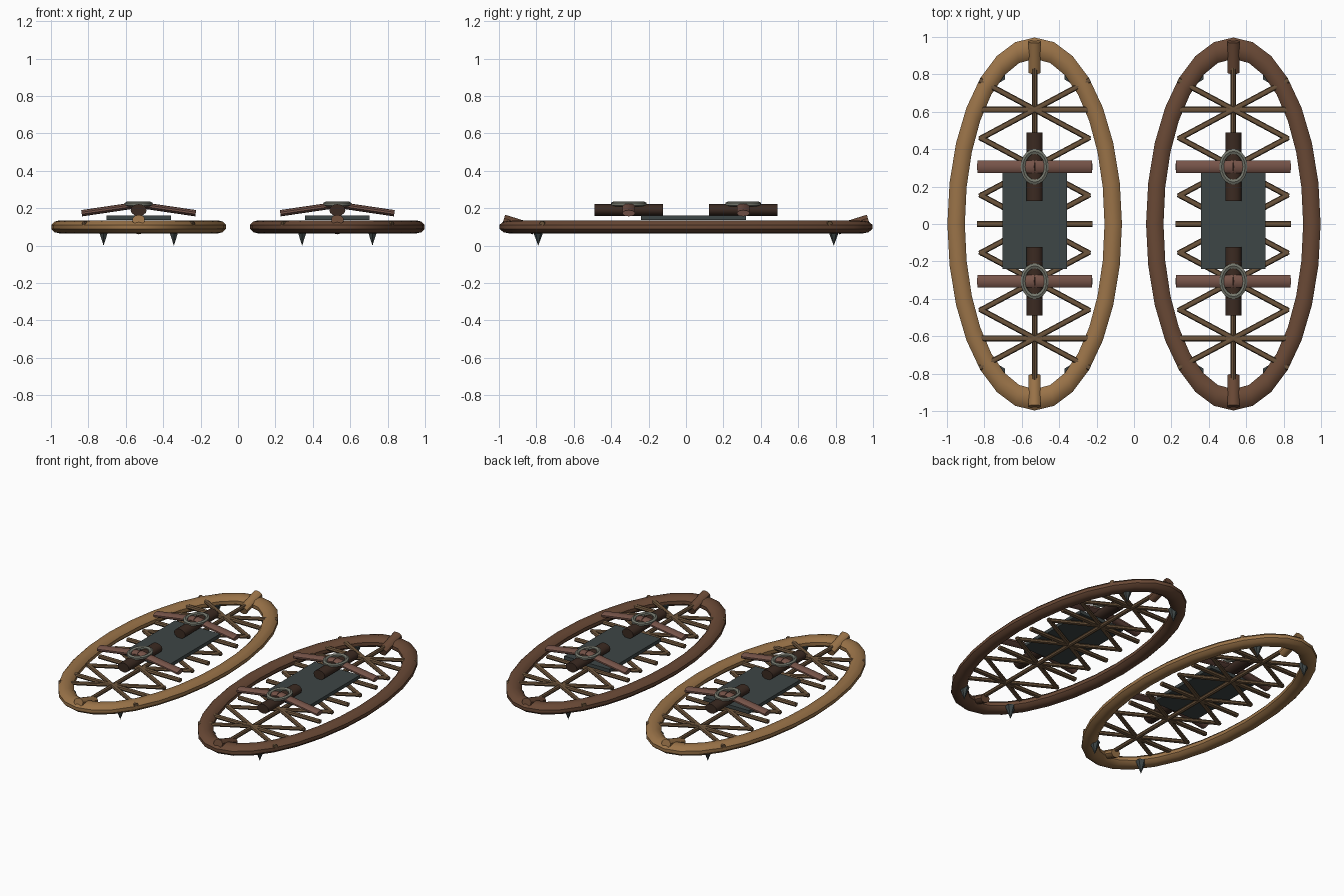
import bpy, bmesh
from math import sin, cos, pi
from mathutils import Vector, Matrix

if "Cube" in bpy.data.objects:
    bpy.data.objects.remove(bpy.data.objects["Cube"])


def material(name, srgb):
    m = bpy.data.materials.new(name)
    m.diffuse_color = [c ** 2.2 for c in srgb] + [1]
    m.use_nodes = True
    m.node_tree.nodes["Principled BSDF"].inputs["Base Color"].default_value = m.diffuse_color
    return m


TAN = material("tan_wood", (0.60, 0.45, 0.29))
BROWN = material("brown_wood", (0.41, 0.29, 0.22))
LACE = material("lacing", (0.42, 0.33, 0.24))
LEATHER = material("red_leather", (0.46, 0.33, 0.29))
DARK = material("dark_leather", (0.24, 0.18, 0.15))
PLATE = material("slate", (0.25, 0.28, 0.28))
METAL = material("metal", (0.45, 0.46, 0.42))


def finish(name, bm, mat, smooth=True):
    bmesh.ops.recalc_face_normals(bm, faces=bm.faces[:])
    me = bpy.data.meshes.new(name)
    bm.to_mesh(me)
    bm.free()
    ob = bpy.data.objects.new(name, me)
    bpy.context.collection.objects.link(ob)
    me.materials.append(mat)
    if smooth:
        bpy.ops.object.select_all(action='DESELECT')
        bpy.context.view_layer.objects.active = ob
        ob.select_set(True)
        bpy.ops.object.shade_smooth_by_angle(angle=0.7)
    return ob


def add_rod(bm, p1, p2, rs, ru, n=8):
    """Elliptical rod between two points (side radius, upward radius)."""
    a, b = Vector(p1), Vector(p2)
    d = (b - a).normalized()
    side = d.cross(Vector((0, 0, 1))).normalized()
    up = side.cross(d)
    m = Matrix((side * rs, up * ru, d * (b - a).length)).transposed().to_4x4()
    m.translation = (a + b) / 2
    bmesh.ops.create_cone(bm, cap_ends=True, segments=n, radius1=1, radius2=1,
                          depth=1, matrix=m)


def ring(name, c, rx, ry, tx, ty, tz, n, k, mat):
    """Elliptical ring with centreline radii rx, ry and tube radii tx, ty, tz."""
    bm = bmesh.new()
    rows = []
    for i in range(n):
        a = 2 * pi * i / n
        row = []
        for j in range(k):
            t = 2 * pi * (j + 0.5) / k
            row.append(bm.verts.new((c[0] + (rx + tx * cos(t)) * cos(a),
                                     c[1] + (ry + ty * cos(t)) * sin(a),
                                     c[2] + tz * sin(t))))
        rows.append(row)
    for i in range(n):
        p, q = rows[i], rows[(i + 1) % n]
        for j in range(k):
            bm.faces.new((p[j], q[j], q[(j + 1) % k], p[(j + 1) % k]))
    return finish(name, bm, mat)


def snowshoe(side, x, wood):
    # oval wooden rim
    ring(side + "_rim", (x, 0, 0.1), 0.42, 0.94, 0.049, 0.06, 0.0355, 28, 10, wood)

    # toe and heel stubs tilted up over the rim
    bm = bmesh.new()
    for s in (-1, 1):
        add_rod(bm, (x, s * 0.81, 0.087), (x, s * 0.975, 0.138), 0.034, 0.028, 10)
    finish(side + "_end_stubs", bm, wood)

    # lacing: spine, crossbars and diagonal crosses
    bm = bmesh.new()
    add_rod(bm, (x, -0.84, 0.11), (x, 0.84, 0.11), 0.014, 0.014)
    for i in range(-2, 3):
        y = i * 0.306
        add_rod(bm, (x - 0.308, y, 0.115), (x + 0.308, y, 0.115), 0.017, 0.014)
        for s in (-1, 1):
            add_rod(bm, (x - 0.295, y - s * 0.158, 0.118),
                    (x + 0.295, y + s * 0.158, 0.118), 0.015, 0.013)
    finish(side + "_lacing", bm, LACE)

    # foot plate
    bm = bmesh.new()
    bmesh.ops.create_cube(bm, size=1, matrix=Matrix.Translation((x, 0.04, 0.148))
                          @ Matrix.Diagonal((0.344, 0.56, 0.024, 1)))
    finish(side + "_foot_plate", bm, PLATE, False)

    # bindings: arched straps, roll pads and buckles
    straps, pads = bmesh.new(), bmesh.new()
    for s in (-1, 1):
        y = s * 0.306
        for t in (-1, 1):
            add_rod(straps, (x, y, 0.218), (x + t * 0.305, y, 0.173), 0.034, 0.017, 10)
        add_rod(pads, (x, y - 0.182, 0.19), (x, y + 0.182, 0.19), 0.043, 0.032, 12)
        ring(side + "_buckle", (x, y, 0.222), 0.063, 0.082, 0.014, 0.016, 0.013,
             20, 6, METAL)
    finish(side + "_straps", straps, LEATHER)
    finish(side + "_roll_pads", pads, DARK)

    # ice spikes under the rim
    bm = bmesh.new()
    for sx in (-1, 1):
        for sy in (-1, 1):
            bmesh.ops.create_cone(
                bm, cap_ends=True, segments=6, radius1=0, radius2=0.034, depth=0.09,
                matrix=Matrix.Translation((x + sx * 0.188, sy * 0.79, 0.045)))
    bmesh.ops.remove_doubles(bm, verts=bm.verts[:], dist=1e-4)
    finish(side + "_spikes", bm, PLATE, False)


snowshoe("left", -0.531, TAN)
snowshoe("right", 0.531, BROWN)
